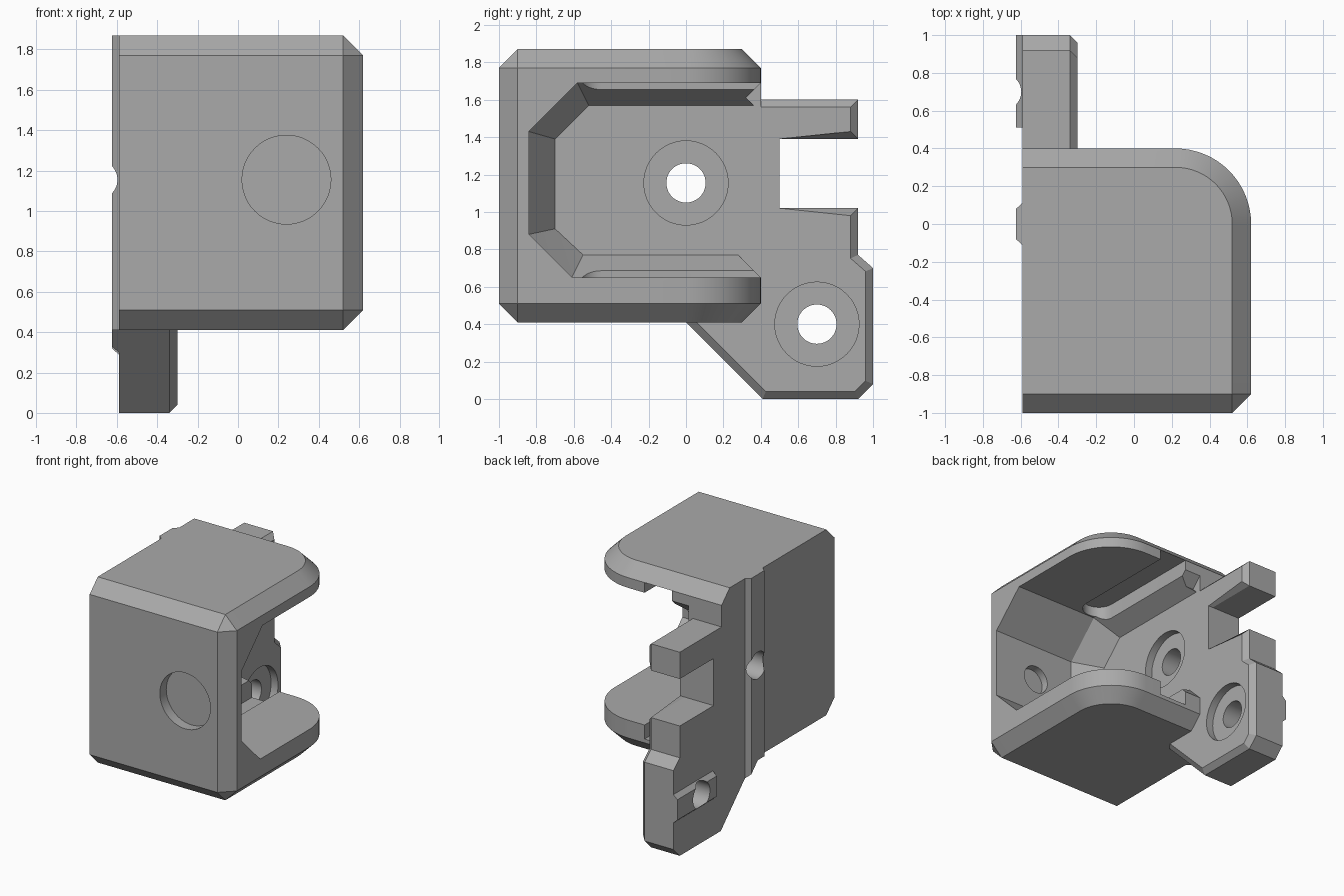
import bpy, bmesh
from math import cos, sin, pi, radians
from mathutils import Matrix, Vector

if "Cube" in bpy.data.objects:
    bpy.data.objects.remove(bpy.data.objects["Cube"], do_unlink=True)

grey = bpy.data.materials.new("plain grey")
grey.use_nodes = True
COLOUR = (0.4, 0.4, 0.4, 1)
grey.diffuse_color = COLOUR
grey.node_tree.nodes["Principled BSDF"].inputs["Base Color"].default_value = COLOUR


def finish(bm, name):
    bmesh.ops.recalc_face_normals(bm, faces=bm.faces)
    mesh = bpy.data.meshes.new(name)
    bm.to_mesh(mesh)
    bm.free()
    mesh.materials.append(grey)
    obj = bpy.data.objects.new(name, mesh)
    bpy.context.collection.objects.link(obj)
    return obj


def hull(name, points):
    bm = bmesh.new()
    for p in points:
        bm.verts.new(p)
    res = bmesh.ops.convex_hull(bm, input=bm.verts[:])
    loose = {g for g in res["geom_interior"] + res["geom_unused"]
             if isinstance(g, bmesh.types.BMVert)}
    bmesh.ops.delete(bm, geom=list(loose), context="VERTS")
    bmesh.ops.dissolve_limit(bm, angle_limit=radians(0.5),
                             verts=bm.verts[:], edges=bm.edges[:])
    return finish(bm, name)


def prism(name, outline, x0, x1, chamfer=0, keep=None):
    """Extrude a (y, z) outline along x, chamfering chosen edges of the far face."""
    bm = bmesh.new()
    face = bm.faces.new([bm.verts.new((x0, y, z)) for y, z in outline])
    res = bmesh.ops.extrude_face_region(bm, geom=[face])
    top = [g for g in res["geom"] if isinstance(g, bmesh.types.BMVert)]
    bmesh.ops.translate(bm, verts=top, vec=(x1 - x0, 0, 0))
    bmesh.ops.recalc_face_normals(bm, faces=bm.faces)
    if chamfer:
        edges = [e for e in bm.edges
                 if all(v in top for v in e.verts) and keep(*[v.co for v in e.verts])]
        bmesh.ops.bevel(bm, geom=edges, offset=chamfer, segments=1,
                        affect="EDGES", profile=0.5)
    return finish(bm, name)


def rod(name, centre, axis, radius, length):
    bm = bmesh.new()
    turn = Vector((0, 0, 1)).rotation_difference(Vector(axis)).to_matrix().to_4x4()
    bmesh.ops.create_cone(bm, cap_ends=True, segments=48, radius1=radius,
                          radius2=radius, depth=length,
                          matrix=Matrix.Translation(centre) @ turn)
    return finish(bm, name)


def cut(obj, *cutters):
    for cutter in cutters:
        cutter.hide_render = True
        mod = obj.modifiers.new("cut", "BOOLEAN")
        mod.operation = "DIFFERENCE"
        mod.solver = "EXACT"
        mod.object = cutter
        bpy.context.view_layer.objects.active = obj
        bpy.ops.object.modifier_apply(modifier=mod.name)
        bpy.data.objects.remove(cutter, do_unlink=True)


LEFT, INNER, RIGHT = -0.59, -0.30, 0.62   # plate back, plate front, open side
HOLES = [(0, 1.155), (0.7, 0.4)]          # bolt positions (y, z)


# Housing: rounded block with chamfered rim
def plan(rim):
    r = 0.4 - rim
    arc = [(0.22 + r * cos(a * pi / 32), r * sin(a * pi / 32)) for a in range(17)]
    front = [(0.52, -0.9)] if rim else [(0.52, -1), (RIGHT, -0.9)]
    return [(LEFT, -1 + rim)] + front + arc + [(LEFT, 0.4 - rim)]


housing = hull("housing", [(x, y, z) for rim, z in
               ((0.1, 0.41), (0, 0.51), (0, 1.77), (0.1, 1.87)) for x, y in plan(rim)])

# Cavity open to the side and rear, tapering towards the plate
wide = [(0.5, 0.65), (-0.61, 0.65), (-0.84, 0.88), (-0.84, 1.43), (-0.58, 1.69), (0.5, 1.69)]
tight = [(0.5, 0.77), (-0.55, 0.77), (-0.7, 0.91), (-0.7, 1.39), (-0.52, 1.57), (0.5, 1.57)]
cavity = hull("cavity_cutter", [(x, y, z) for x, ring in
              ((INNER, tight), (-0.10, wide), (0.8, wide)) for y, z in ring])

# Round-ended groove in floor and ceiling
stadium = [(-0.04 + 0.12 * cos(a * pi / 16), -0.45 - 0.12 * sin(a * pi / 16))
           for a in range(17)] + [(-0.16, 0.5), (0.08, 0.5)]
groove = hull("groove_cutter", [(x, y, z) for z in (0.54, 1.77) for x, y in stadium])

# Rear bevels at the ends of the tapered strips
low_end = prism("low_end_cutter", [(0.28, 0.77), (0.41, 0.64), (0.41, 0.79), (0.28, 0.79)],
                INNER, 0.5)
high_end = prism("high_end_cutter", [(0.36, 1.55), (0.36, 1.57), (0.32, 1.61),
                                     (0.41, 1.70), (0.41, 1.55)], INNER, 0.5)
cut(housing, cavity, groove, low_end, high_end,
    rod("front_recess_cutter", (0.24, -1.02, 1.155), (0, 1, 0), 0.22, 0.2),
    rod("inner_recess_cutter", (0.24, -0.8, 1.155), (0, 1, 0), 0.11, 0.2))

# Mounting plate with fork notch and lower tab
outline = [(0, 0.41), (0.41, 0), (0.92, 0), (1, 0.08), (1, 0.7), (0.92, 0.77),
           (0.92, 1.02), (0.5, 1.02), (0.5, 1.39), (0.92, 1.39), (0.92, 1.6),
           (0.38, 1.6), (0.38, 0.6), (0, 0.6)]


def exposed(a, b):
    buried = max(a.y, b.y) < 0.39 and min(a.z, b.z) > 0.4
    notch_back = abs(a.y - 0.5) < 0.01 and abs(b.y - 0.5) < 0.01
    return not buried and not notch_back


plate = prism("mounting_plate", outline, LEFT, INNER, 0.04, exposed)

# Locating ridges on the plate back
upright = hull("upright_ridge", [(x, y, z) for z in (0.2, 1.87) for x, y in
               ((-0.58, -0.12), (-0.625, -0.08), (-0.625, 0.08), (-0.58, 0.12))])
cut(upright, prism("ridge_end_cutter", [(-0.3, 0.41), (0, 0.41), (0.41, 0),
                                        (0.41, -0.1), (-0.3, -0.1)], -0.8, 0))
level = hull("level_ridge", [(x, y, z) for y in (0.51, 1.0) for x, z in
             ((-0.58, 0.28), (-0.625, 0.32), (-0.625, 0.48), (-0.58, 0.52))])

# Counterbored bolt holes
for (y, z), block, ridge in zip(HOLES, (housing, plate), (upright, level)):
    for part in (block, ridge):
        cut(part, rod("bolt_cutter", (-0.45, y, z), (1, 0, 0), 0.105, 0.5))
    cut(block, rod("counterbore_cutter", (-0.28, y, z), (1, 0, 0), 0.225, 0.16))

# Smooth the round surfaces, keep hard edges
bpy.ops.object.select_all(action="DESELECT")
for part in (housing, plate, upright, level):
    part.select_set(True)
bpy.context.view_layer.objects.active = housing
bpy.ops.object.shade_smooth_by_angle(angle=radians(20))
